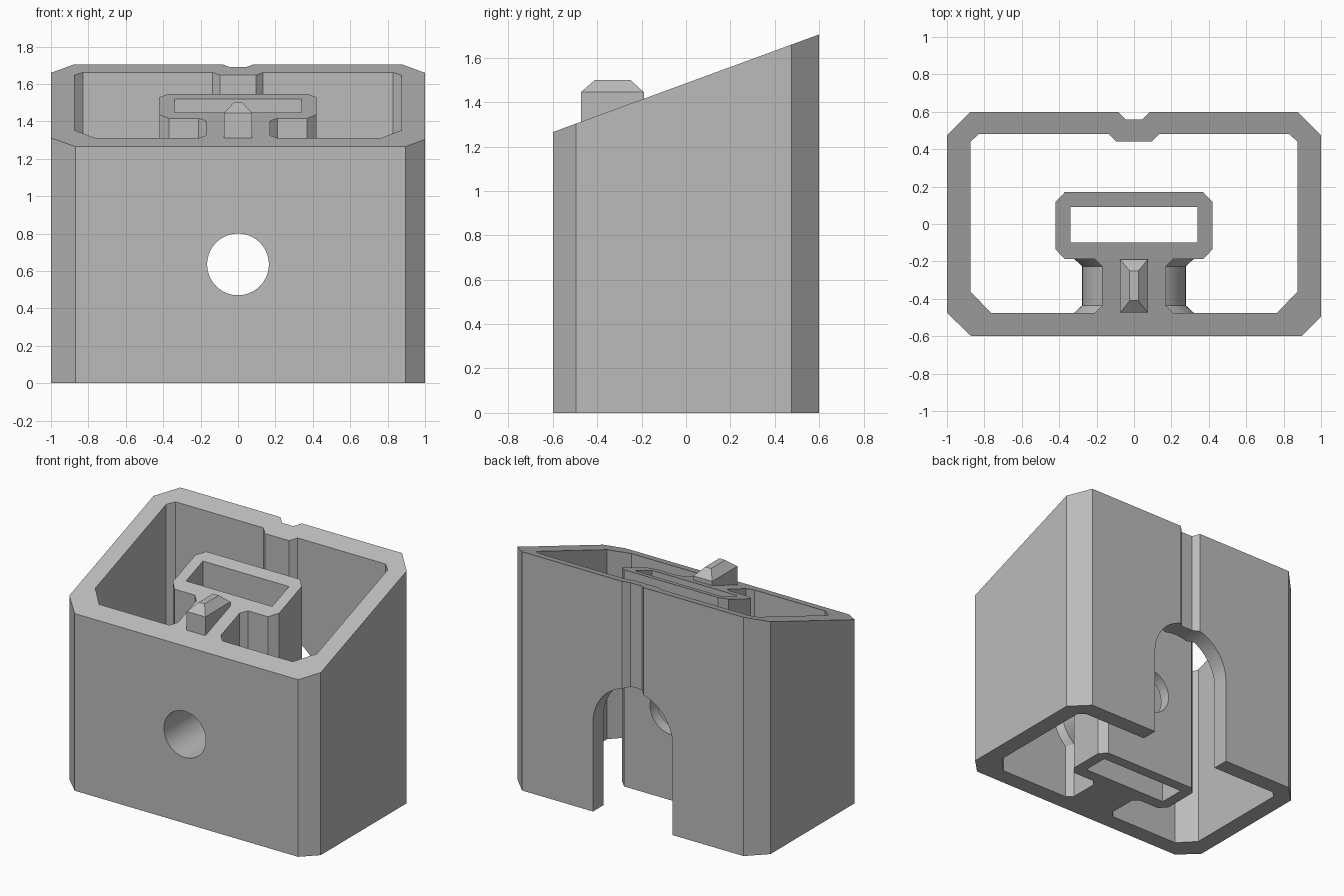
import bpy, bmesh, math
from mathutils import Vector

old = bpy.data.objects.get("Cube")
if old:
    bpy.data.objects.remove(old, do_unlink=True)

grey = bpy.data.materials.new("plain grey")
grey.use_nodes = True
COLOUR = (0.5, 0.5, 0.5, 1)
grey.diffuse_color = COLOUR
grey.node_tree.nodes["Principled BSDF"].inputs["Base Color"].default_value = COLOUR


def loft(name, sections):
    """Solid through a list of equally long point loops."""
    bm = bmesh.new()
    loops = [[bm.verts.new(p) for p in s] for s in sections]
    n = len(loops[0])
    for a, b in zip(loops, loops[1:]):
        for i in range(n):
            bm.faces.new((a[i], a[(i + 1) % n], b[(i + 1) % n], b[i]))
    bm.faces.new(loops[0])
    bm.faces.new(loops[-1])
    bmesh.ops.recalc_face_normals(bm, faces=bm.faces)
    mesh = bpy.data.meshes.new(name)
    bm.to_mesh(mesh)
    bm.free()
    mesh.materials.append(grey)
    obj = bpy.data.objects.new(name, mesh)
    bpy.context.collection.objects.link(obj)
    return obj


def prism(name, points, axis, lo, hi):
    """Extrude a 2D profile along one axis."""
    def place(p, t):
        v = list(p)
        v.insert(axis, t)
        return Vector(v)
    return loft(name, [[place(p, t) for p in points] for t in (lo, hi)])


def mirrored(half):
    """Complete a profile given on its +x half."""
    return half + [(-x, y) for x, y in reversed(half)]


def circle(r, y, z, n=64):
    return [(r * math.cos(i * math.tau / n), y, z + r * math.sin(i * math.tau / n))
            for i in range(n)]


def combine(target, tool, operation):
    mod = target.modifiers.new("combine", 'BOOLEAN')
    mod.operation = operation
    mod.solver = 'EXACT'
    mod.object = tool
    graph = bpy.context.evaluated_depsgraph_get()
    mesh = bpy.data.meshes.new_from_object(target.evaluated_get(graph))
    target.modifiers.clear()
    target.data = mesh
    bpy.data.objects.remove(tool, do_unlink=True)


LOW, HIGH = -0.2, 2.0
HOLE_Z = 0.635

# Outer shell with chamfered corners and a groove down the back
body = prism("housing", [(-0.87, -0.6), (0.895, -0.6), (1, -0.495), (1, 0.475),
                         (0.875, 0.6), (0.085, 0.6), (0.045, 0.56), (-0.045, 0.56),
                         (-0.085, 0.6), (-0.875, 0.6), (-1, 0.475), (-1, -0.475)],
             2, LOW, HIGH)
cavity = prism("cavity", mirrored([(0.765, -0.475), (0.875, -0.36), (0.875, 0.44),
                                   (0.83, 0.48), (0.135, 0.48), (0.095, 0.44)]),
               2, LOW - 0.2, HIGH + 0.2)
combine(body, cavity, 'DIFFERENCE')

# Inner sleeve, its web to the front wall, and the flared boss round the hole
sleeve = prism("sleeve", mirrored([(0.37, -0.188), (0.42, -0.135), (0.42, 0.12),
                                   (0.37, 0.17)]), 2, LOW, HIGH)
web = prism("web", mirrored([(0.21, -0.55), (0.21, -0.475), (0.17, -0.435),
                             (0.17, -0.226), (0.21, -0.188), (0.21, -0.14)]),
            2, LOW, HIGH)
boss = loft("boss", [circle(r, y, HOLE_Z) for r, y in
                     [(0.32, -0.55), (0.32, -0.475), (0.277, -0.435),
                      (0.277, -0.226), (0.318, -0.188), (0.318, -0.14)]])
for part in (web, sleeve, boss):
    combine(body, part, 'UNION')

# Openings: sleeve slot, front hole, arched back gate
slot = prism("slot", mirrored([(0.34, -0.1), (0.34, 0.09)]), 2, LOW - 0.2, HIGH + 0.2)
hole = loft("hole", [circle(0.165, y, HOLE_Z) for y in (-1, 0.3)])
R = 0.315
arch = [(R * math.cos(i * math.pi / 32), HOLE_Z + R * math.sin(i * math.pi / 32))
        for i in range(33)]
gate = prism("gate", [(R, -1)] + arch + [(-R, -1)], 1, 0.3, 1)
for cutter in (slot, hole, gate):
    combine(body, cutter, 'DIFFERENCE')

# Flat base and sloping top
SLOPE = 0.44 / 1.2
envelope = prism("envelope", [(-1, 0), (1, 0), (1, 1.485 + SLOPE), (-1, 1.485 - SLOPE)],
                 0, -2, 2)
combine(body, envelope, 'INTERSECT')


# Bevelled catch standing on the web
def rectangle(x, y0, y1, z):
    return [(-x, y0, z), (x, y0, z), (x, y1, z), (-x, y1, z)]


catch = loft("catch", [rectangle(0.074, -0.474, -0.19, 1.25),
                       rectangle(0.074, -0.474, -0.19, 1.445),
                       rectangle(0.023, -0.41, -0.25, 1.5)])
combine(body, catch, 'UNION')

bpy.ops.object.select_all(action='DESELECT')
body.select_set(True)
bpy.context.view_layer.objects.active = body
bpy.ops.object.shade_smooth_by_angle(angle=math.radians(25))
